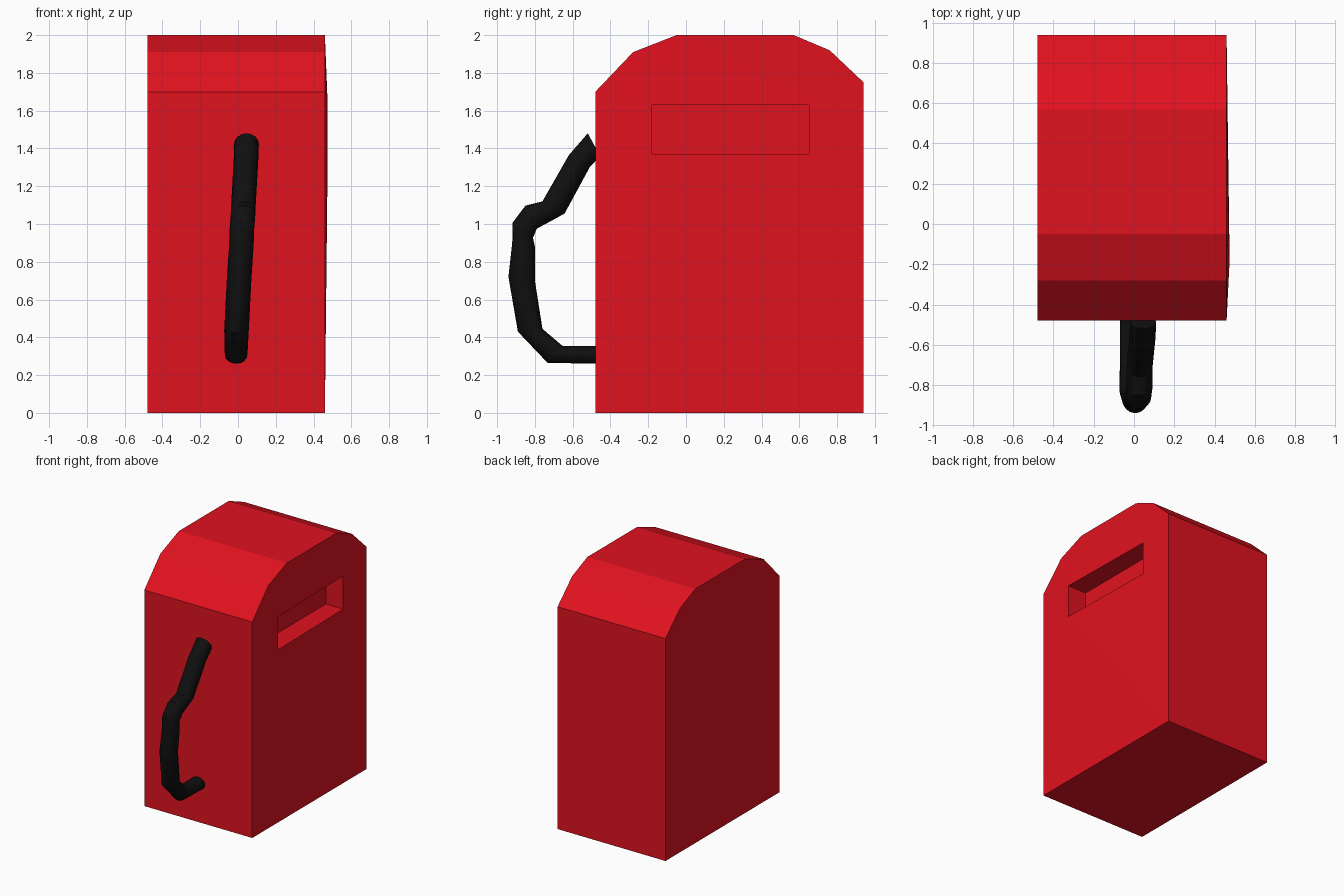
import bpy, bmesh, math
from mathutils import Vector

if "Cube" in bpy.data.objects:
    bpy.data.objects.remove(bpy.data.objects["Cube"])


def material(name, colour):
    m = bpy.data.materials.new(name)
    m.diffuse_color = (*colour, 1)
    m.use_nodes = True
    m.node_tree.nodes["Principled BSDF"].inputs["Base Color"].default_value = m.diffuse_color
    return m


def finish(bm, name, mat):
    bmesh.ops.recalc_face_normals(bm, faces=bm.faces)
    me = bpy.data.meshes.new(name)
    bm.to_mesh(me)
    bm.free()
    me.materials.append(mat)
    ob = bpy.data.objects.new(name, me)
    bpy.context.collection.objects.link(ob)
    return ob


def bridge(bm, a, b):
    """Quads between two closed rings of vertices."""
    n = len(a)
    for i in range(n):
        j = (i + 1) % n
        bm.faces.new((a[i], a[j], b[j], b[i]))


red = material("red_paint", (0.75, 0.006, 0.014))
black = material("black_rubber", (0.005, 0.005, 0.005))

# Body: rounded-top profile extruded across x
profile = [(-0.48, 0), (0.94, 0), (0.94, 1.75), (0.76, 1.92),
           (0.57, 2.0), (-0.05, 2.0), (-0.28, 1.91), (-0.48, 1.70)]
bm = bmesh.new()
left = [bm.verts.new((-0.48, y, z)) for y, z in profile]
right = [bm.verts.new((0.46, y, z)) for y, z in profile]
bm.faces.new(left)
bridge(bm, left, right)

# Recessed slot in the right side, its front corners standing slightly proud
slot = [(0.475, -0.18, 1.37), (0.46, 0.65, 1.37), (0.46, 0.65, 1.63), (0.475, -0.18, 1.63)]
mouth = [bm.verts.new(p) for p in slot]
back = [bm.verts.new((0.31, y, z)) for _, y, z in slot]
bridge(bm, mouth, back)
bm.faces.new(back)

# Right side panel filled around the slot
edges = [bm.edges.get((ring[i - 1], ring[i])) for ring in (right, mouth) for i in range(len(ring))]
bmesh.ops.triangle_fill(bm, edges=edges, use_beauty=True, normal=(1, 0, 0))
finish(bm, "body", red)

# Handle: bent tube, each ring given by x centre, outer (y, z) and inner (y, z)
rings = [
    (0.045, (-0.52, 1.48), (-0.455, 1.36)),
    (0.042, (-0.62, 1.365), (-0.51, 1.30)),
    (0.028, (-0.76, 1.12), (-0.643, 1.055)),
    (0.026, (-0.85, 1.097), (-0.79, 0.975)),
    (0.02, (-0.918, 1.007), (-0.81, 0.927)),
    (0.018, (-0.92, 0.90), (-0.80, 0.88)),
    (0.006, (-0.94, 0.72), (-0.80, 0.70)),
    (-0.008, (-0.89, 0.43), (-0.76, 0.445)),
    (-0.01, (-0.733, 0.265), (-0.654, 0.355)),
    (-0.01, (-0.45, 0.26), (-0.45, 0.355)),
]
SIDES = 16
bm = bmesh.new()
loops = []
for x, outer, inner in rings:
    o, i = Vector((x, *outer)), Vector((x, *inner))
    mid, half = (o + i) / 2, (o - i) / 2
    across = Vector((0.065 if outer[1] > 0.4 else 0.06, 0, 0))
    loops.append([bm.verts.new(mid + half * math.cos(t) + across * math.sin(t))
                  for t in (2 * math.pi * k / SIDES for k in range(SIDES))])
for a, b in zip(loops, loops[1:]):
    bridge(bm, a, b)
bm.faces.new(loops[0])
bm.faces.new(loops[-1])
handle = finish(bm, "handle", black)
bpy.context.view_layer.objects.active = handle
handle.select_set(True)
bpy.ops.object.shade_smooth_by_angle(angle=math.radians(30))
